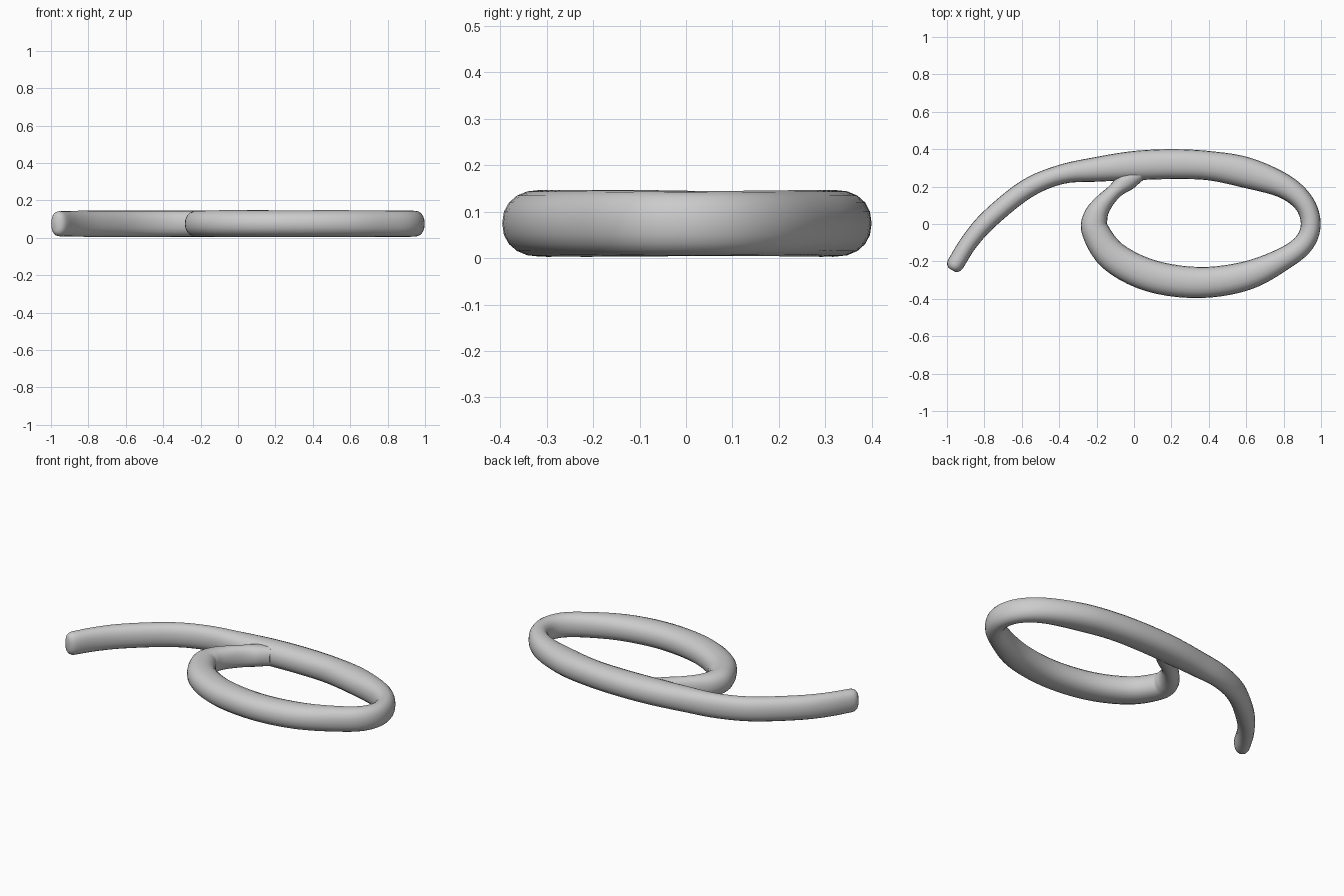
import bpy, bmesh, math
from mathutils import Vector

if "Cube" in bpy.data.objects:
    bpy.data.objects.remove(bpy.data.objects["Cube"])

SIDES = 20
STEPS = 5
MID_Z = 0.075

# Centreline: x, y, half width, half height
PATH = [
    (-0.955, -0.215, 0.046, 0.067), (-0.88, -0.095, 0.047, 0.069),
    (-0.77, 0.03, 0.051, 0.07), (-0.575, 0.187, 0.052, 0.07),
    (-0.39, 0.265, 0.052, 0.07), (-0.20, 0.292, 0.066, 0.071),
    (0.0, 0.312, 0.078, 0.072), (0.2, 0.32, 0.08, 0.072),
    (0.4, 0.312, 0.078, 0.072), (0.6, 0.275, 0.082, 0.072),
    (0.8, 0.203, 0.065, 0.071), (0.91, 0.11, 0.055, 0.07),
    (0.945, 0.0, 0.053, 0.069), (0.91, -0.10, 0.055, 0.07),
    (0.805, -0.183, 0.06, 0.071), (0.6, -0.277, 0.077, 0.072),
    (0.35, -0.313, 0.083, 0.072), (0.09, -0.277, 0.086, 0.072),
    (-0.11, -0.175, 0.083, 0.072), (-0.205, -0.04, 0.074, 0.071),
    (-0.205, 0.04, 0.065, 0.069), (-0.165, 0.11, 0.05, 0.066),
    (-0.10, 0.178, 0.041, 0.064), (-0.035, 0.235, 0.055, 0.062),
    (0.03, 0.27, 0.04, 0.055),
]


def smooth_path(points, steps):
    """Catmull-Rom through points carrying the section sizes."""
    pts = [Vector(p) for p in points]
    pts = [2 * pts[0] - pts[1]] + pts + [2 * pts[-1] - pts[-2]]
    out = []
    for a, b, c, d in zip(pts, pts[1:], pts[2:], pts[3:]):
        for i in range(steps):
            t = i / steps
            out.append(0.5 * (2 * b + (c - a) * t + (2 * a - 5 * b + 4 * c - d) * t * t
                              + (3 * b - a - 3 * c + d) * t ** 3))
    out.append(pts[-2])
    return out


def add_ring(bm, centre, tangent, half_w, half_h):
    """Slightly squared oval section across the path."""
    side = Vector((-tangent.y, tangent.x))
    ring = []
    for i in range(SIDES):
        a = 2 * math.pi * i / SIDES
        c, s = math.cos(a), math.sin(a)
        u = half_w * math.copysign(abs(c) ** 0.9, c)
        v = half_h * math.copysign(abs(s) ** 0.9, s)
        ring.append(bm.verts.new((centre.x + side.x * u, centre.y + side.y * u, MID_Z + v)))
    return ring


# Looped tube with a free tail
bm = bmesh.new()
line = smooth_path(PATH, STEPS)
rings = []
start_dir = (line[1].to_2d() - line[0].to_2d()).normalized()
for back, k_w, k_h in ((0.036, 0.45, 0.62), (0.027, 0.75, 0.85), (0.014, 0.92, 0.96)):
    rings.append(add_ring(bm, line[0].to_2d() - start_dir * back, start_dir,
                          line[0][2] * k_w, line[0][3] * k_h))
for i, p in enumerate(line):
    ahead, behind = line[min(i + 1, len(line) - 1)], line[max(i - 1, 0)]
    direction = (ahead.to_2d() - behind.to_2d()).normalized()
    rings.append(add_ring(bm, p.to_2d(), direction, p[2], p[3]))
for r0, r1 in zip(rings, rings[1:]):
    for i in range(SIDES):
        j = (i + 1) % SIDES
        bm.faces.new((r0[i], r0[j], r1[j], r1[i]))
bm.faces.new(rings[0])
bm.faces.new(rings[-1])
bmesh.ops.recalc_face_normals(bm, faces=bm.faces)

mesh = bpy.data.meshes.new("looped_tube")
bm.to_mesh(mesh)
bm.free()
tube = bpy.data.objects.new("looped_tube", mesh)
bpy.context.collection.objects.link(tube)
bpy.context.view_layer.objects.active = tube
tube.select_set(True)
bpy.ops.object.shade_smooth_by_angle(angle=math.radians(50))
